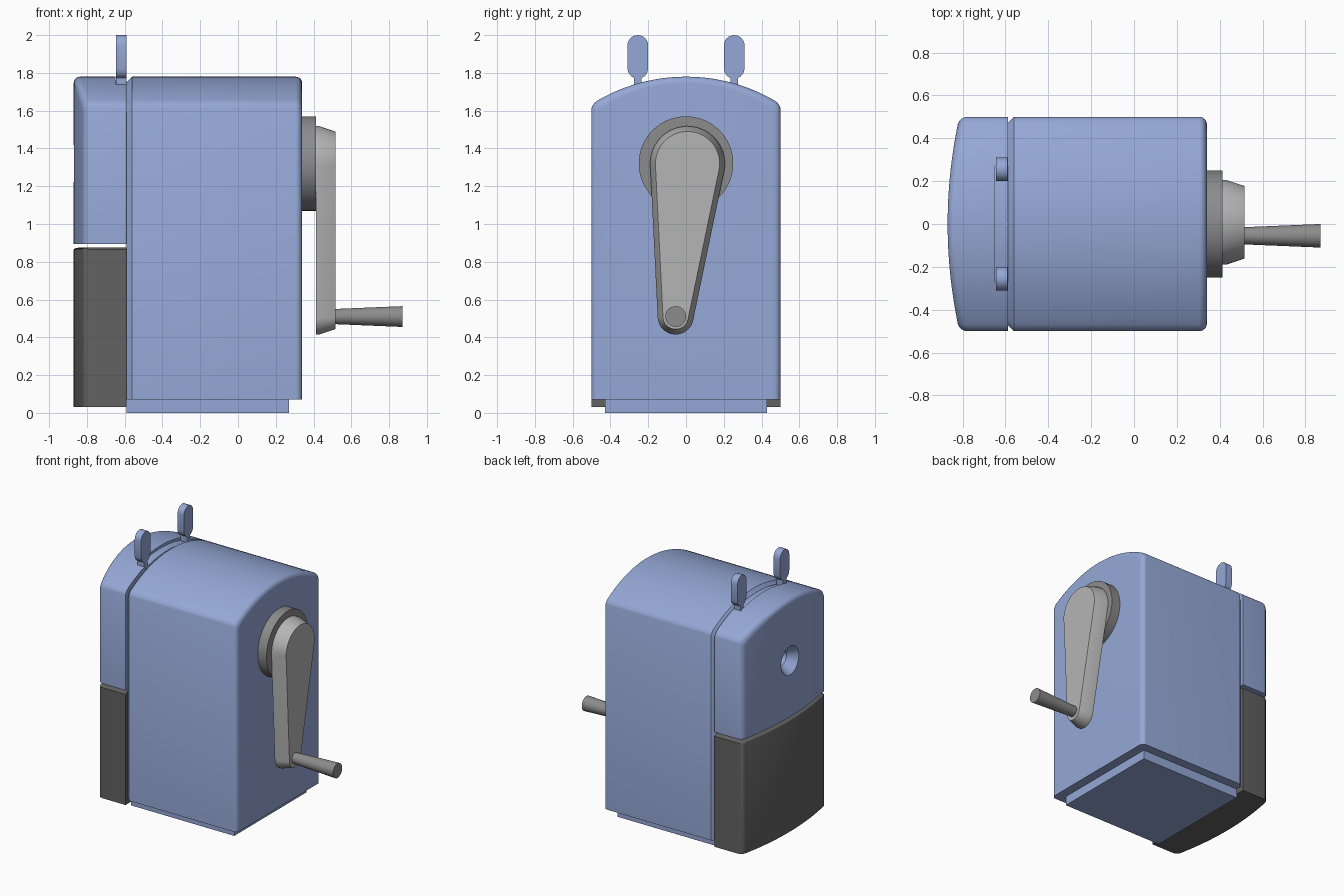
import bpy, bmesh, math

if "Cube" in bpy.data.objects:
    bpy.data.objects.remove(bpy.data.objects["Cube"])

def material(name, c):
    m = bpy.data.materials.new(name)
    m.diffuse_color = (*c, 1)
    m.use_nodes = True
    m.node_tree.nodes["Principled BSDF"].inputs["Base Color"].default_value = m.diffuse_color
    return m

BLUE = material("soft blue", (0.30, 0.39, 0.67))
DARK = material("charcoal", (0.122, 0.122, 0.122))
LIGHT = material("light grey", (0.46, 0.46, 0.46))
MID = material("mid grey", (0.262, 0.262, 0.262))

def loft(name, rings, mat, strips=False):
    """Skin equal-length rings; ends are single faces or vertical strips."""
    bm = bmesh.new()
    vs = [[bm.verts.new(p) for p in r] for r in rings]
    n = len(rings[0])
    for a, b in zip(vs, vs[1:]):
        for i in range(n):
            j = (i + 1) % n
            bm.faces.new((a[i], a[j], b[j], b[i]))
    for end in (vs[0], vs[-1]):
        if strips:
            for i in range(n // 2 - 1):
                bm.faces.new((end[i], end[i + 1], end[n - 2 - i], end[n - 1 - i]))
        else:
            bm.faces.new(end)
    bmesh.ops.recalc_face_normals(bm, faces=bm.faces)
    me = bpy.data.meshes.new(name)
    bm.to_mesh(me)
    bm.free()
    me.materials.append(mat)
    ob = bpy.data.objects.new(name, me)
    bpy.context.collection.objects.link(ob)
    smooth(ob)
    return ob

def activate(ob):
    bpy.ops.object.select_all(action='DESELECT')
    ob.select_set(True)
    bpy.context.view_layer.objects.active = ob

def smooth(ob):
    activate(ob)
    bpy.ops.object.shade_smooth_by_angle(angle=math.radians(32))

def cut(ob, cutter):
    activate(ob)
    m = ob.modifiers.new("cut", 'BOOLEAN')
    m.operation, m.solver, m.object = 'DIFFERENCE', 'EXACT', cutter
    bpy.ops.object.modifier_apply(modifier=m.name)
    bpy.data.objects.remove(cutter)
    smooth(ob)

def prism(name, outline, x0, x1, mat):
    return loft(name, [[(x, y, z) for y, z in outline] for x in (x0, x1)], mat)

def circle(x, y, z, r, n=48):
    return [(x, y + r * math.cos(2 * math.pi * i / n), z + r * math.sin(2 * math.pi * i / n))
            for i in range(n)]

def arch(y):
    return 1.78 - 0.934 + math.sqrt(0.934 ** 2 - y * y)

def flat(y):
    return 0.875

HALF = [0.04 * i for i in range(1, 12)] + [0.47, 0.485, 0.495, 0.5]
YS = [-y for y in reversed(HALF)] + [0] + HALF

def section(xfun, top, z0, d, zd, corner):
    """Cross-section inset by d at the sides and zd at the top."""
    def drop(y):
        return corner * max(0, (abs(y) - 0.47) / 0.03) ** 3
    ys = [(y, y * (0.5 - d) / 0.5) for y in YS]
    up = [(xfun(s), s, top(y) - drop(y) - zd) for y, s in ys]
    return up + [(xfun(s), s, z0) for y, s in reversed(ys)]

ARC = [math.radians(15 * i) for i in range(7)]

# Main housing: chamfered left rim, rounded right rim
R = 0.035
rings = [section(lambda s: -0.59, arch, 0.07, 0.03, 0.03, 0.02),
         section(lambda s: -0.56, arch, 0.07, 0, 0, 0.02)]
for t in ARC:
    d = R * (1 - math.cos(t))
    rings.append(section(lambda s: 0.34 - R * (1 - math.sin(t)), arch, 0.07, d, d, 0.02))
loft("housing", rings, BLUE, True)

# Base plate
prism("base_plate", [(-0.43, 0), (0.43, 0), (0.43, 0.07), (-0.43, 0.07)], -0.59, 0.27, BLUE)

# Bowed end pieces: upper cap and shavings drawer
def bow(s):
    return -0.87 + 0.055 * (s / 0.5) ** 2

def bowed(name, top, z0, r, zscale, corner, mat):
    rings = [section(lambda s: -0.589, top, z0, 0, 0, corner)]
    for t in ARC:
        d = r * (1 - math.cos(t))
        rings.append(section(lambda s: bow(s) + r * (1 - math.sin(t)), top, z0, d, d * zscale, corner))
    return loft(name, rings, mat, True)

cap = bowed("end_cap", arch, 0.895, 0.035, 1, 0.02, BLUE)
bowed("shavings_drawer", flat, 0.03, 0.035, 0.3, 0.01, DARK)

# Countersunk pencil hole
cut(cap, loft("hole_cutter", [circle(-0.90, 0, 1.32, 0.13), circle(-0.80, 0, 1.32, 0.055),
                              circle(-0.66, 0, 1.32, 0.055)], BLUE))
# Shallow slot for the clamp tabs
ys = [-0.27 + 0.03 * i for i in range(19)]
cut(cap, prism("slot_cutter", [(y, arch(y) - 0.02) for y in ys] + [(0.27, 1.9), (-0.27, 1.9)],
               -0.648, -0.55, BLUE))

# Clamp tabs: thin stem and rounded paddle
side = [(0.019, 1.70), (0.019, 1.772), (0.035, 1.782), (0.048, 1.797), (0.055, 1.82)]
side += [(0.055 * math.cos(t), 1.945 + 0.055 * math.sin(t)) for t in ARC]
outline = side + [(-y, z) for y, z in reversed(side[:-1])]
for name, c in (("front_tab", -0.255), ("back_tab", 0.255)):
    prism(name, [(c + y, z) for y, z in outline], -0.645, -0.591, BLUE)

# Crank bearing
loft("crank_bearing", [circle(0.335, 0, 1.32, 0.25, 64), circle(0.413, 0, 1.32, 0.25, 64)], MID)

# Crank arm: tapered link with bevelled front
A, B = (0.008, 1.32), (-0.055, 0.51)

def link(x, r1, r2):
    th = math.atan2(B[1] - A[1], B[0] - A[0])
    phi = math.acos((r1 - r2) / math.dist(A, B))
    pts = []
    for (cy, cz), r, a0, a1 in ((A, r1, th + phi, th + 2 * math.pi - phi), (B, r2, th - phi, th + phi)):
        for i in range(25):
            a = a0 + (a1 - a0) * i / 24
            pts.append((x, cy + r * math.cos(a), cz + r * math.sin(a)))
    return pts

loft("crank_arm", [link(0.412, 0.198, 0.095), link(0.43, 0.198, 0.095), link(0.515, 0.17, 0.067)], LIGHT)

# Crank handle, flaring outward
loft("crank_handle", [circle(0.51, *B, 0.04, 32), circle(0.87, *B, 0.055, 32)], MID)
